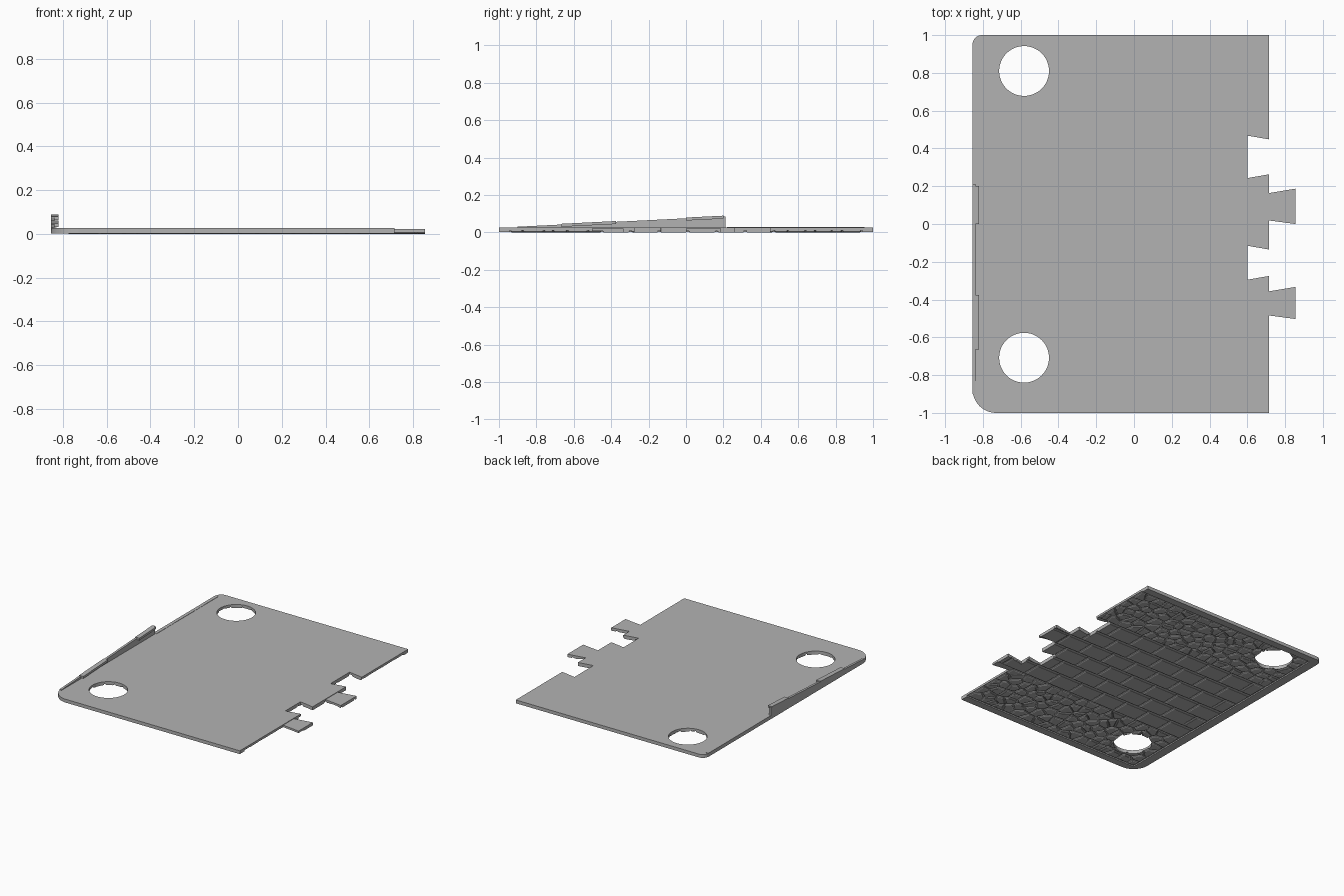
import bpy, bmesh, math, random
from mathutils import Vector

random.seed(4)
if "Cube" in bpy.data.objects:
    bpy.data.objects.remove(bpy.data.objects["Cube"], do_unlink=True)

grey = bpy.data.materials.new("stone grey")
grey.use_nodes = True
grey.diffuse_color = (0.45, 0.45, 0.45, 1)
grey.node_tree.nodes["Principled BSDF"].inputs["Base Color"].default_value = grey.diffuse_color

PLATE_Z = 0.01
TOP_Z = 0.026
LEFT, EDGE = -0.855, 0.715


def add_layers(bm, rings):
    """Closed solid lofted through (outline, z) rings."""
    loops = [[bm.verts.new((p[0], p[1], z)) for p in pts] for pts, z in rings]
    n = len(loops[0])
    for a, b in zip(loops, loops[1:]):
        for i in range(n):
            bm.faces.new((a[i], a[(i + 1) % n], b[(i + 1) % n], b[i]))
    bm.faces.new(loops[0][::-1])
    bm.faces.new(loops[-1])


def finish(name, bm, helper=False):
    bmesh.ops.recalc_face_normals(bm, faces=bm.faces[:])
    mesh = bpy.data.meshes.new(name)
    bm.to_mesh(mesh)
    bm.free()
    mesh.materials.append(grey)
    ob = bpy.data.objects.new(name, mesh)
    bpy.context.collection.objects.link(ob)
    if helper:
        ob.hide_render = True
        ob.display_type = 'WIRE'
        ob.hide_set(True)
    return ob


def prism(name, pts, z0, z1, helper=False):
    bm = bmesh.new()
    add_layers(bm, [(pts, z0), (pts, z1)])
    return finish(name, bm, helper)


def rect(x0, x1, y0, y1):
    return [(x0, y0), (x1, y0), (x1, y1), (x0, y1)]


def box(name, x0, x1, y0, y1, z0, z1, helper=False):
    return prism(name, rect(x0, x1, y0, y1), z0, z1, helper)


def boolean(ob, other, op='DIFFERENCE'):
    mod = ob.modifiers.new(other.name, 'BOOLEAN')
    mod.operation = op
    mod.solver = 'EXACT'
    mod.object = other


def arc(cx, cy, r, a0, a1, n):
    return [(cx + r * math.cos(math.radians(a0 + (a1 - a0) * i / n)),
             cy + r * math.sin(math.radians(a0 + (a1 - a0) * i / n))) for i in range(n + 1)]


# Outline: rounded left corners, two dovetail sockets on the right edge
back_corner = arc(LEFT + 0.05, 0.95, 0.05, 90, 180, 8)
front_corner = arc(LEFT + 0.125, -0.875, 0.125, 180, 270, 12)


def socket(y0, y1):
    return [(EDGE, y0 + 0.02), (0.6, y0), (0.6, y1), (EDGE, y1 - 0.02)]


def tab(y0, y1):
    return [(EDGE, y0 + 0.02), (0.855, y0), (0.855, y1), (EDGE, y1 - 0.025)]


tabs = [tab(-0.503, -0.333), tab(0.0, 0.187)]
sockets = [socket(-0.295, -0.115), socket(0.243, 0.468)]
corners = back_corner + front_corner + [(EDGE, -1)]
plate_pts = corners + sockets[0] + sockets[1] + [(EDGE, 1)]
full_pts = corners + tabs[0] + sockets[0] + tabs[1] + sockets[1] + [(EDGE, 1)]

hole_cutters = [prism("hole_cutter", arc(-0.582, y, 0.132, 0, 352.5, 47), -0.1, 0.1, True)
                for y in (0.81, -0.708)]

# Flat plate and joining tabs
plate = prism("plate", plate_pts, PLATE_Z, TOP_Z)
for pts in tabs:
    inner = [(x if x > EDGE else EDGE - 0.01, y) for x, y in pts]
    prism("joining_tab", inner, PLATE_Z - 0.003, TOP_Z - 0.004)

# Border underneath, along the left, front and back edges
border = prism("underside_border", plate_pts, 0.001, PLATE_Z + 0.002)
boolean(border, box("border_cutter", -0.79, 1, -0.945, 0.945, -0.1, 0.1, True))
for cutter in hole_cutters:
    boolean(plate, cutter)
    boolean(border, cutter)

# Raised lip and sloping side fin with two flanges
box("left_lip", LEFT, -0.83, 0.22, 0.955, TOP_Z - 0.006, TOP_Z + 0.002)


def slope(y):
    return 0.028 + 0.05 * (y + 0.95)


def sloped_bar(name, x0, x1, y0, y1, low, high):
    """Bar along y whose ends follow the fin slope; low None keeps a flat base."""
    bm = bmesh.new()
    rings = []
    for y in (y0, y1):
        z1 = slope(y) + high
        z0 = TOP_Z - 0.01 if low is None else slope(y) + low
        rings.append([bm.verts.new((x, y, z)) for x, z in ((x0, z0), (x1, z0), (x1, z1), (x0, z1))])
    for i in range(4):
        j = (i + 1) % 4
        bm.faces.new((rings[0][i], rings[0][j], rings[1][j], rings[1][i]))
    bm.faces.new(rings[0])
    bm.faces.new(rings[1])
    return finish(name, bm)


sloped_bar("side_fin", LEFT, -0.838, -0.9, 0.212, None, 0)
for y0, y1 in ((-0.665, -0.375), (0.0, 0.2)):
    sloped_bar("fin_flange", LEFT, -0.82, y0, y1, -0.012, 0.004)

# Paving underneath: chamfered stones trimmed to the outline


def add_stone(bm, pts, gap, chamfer):
    c = sum(pts, Vector((0, 0))) / len(pts)
    radius = sum((p - c).length for p in pts) / len(pts)

    def shrink(d):
        return [c + (p - c) * max(0.2, 1 - d / radius) for p in pts]
    add_layers(bm, [(shrink(gap + chamfer), 0.0), (shrink(gap), 0.004), (shrink(gap), PLATE_Z + 0.002)])


def clip(pts, mid, direction):
    """Keep the part of a convex polygon behind a line."""
    out = []
    for i, p in enumerate(pts):
        q = pts[(i + 1) % len(pts)]
        a, b = (p - mid).dot(direction), (q - mid).dot(direction)
        if a <= 0:
            out.append(p)
        if a * b < 0:
            out.append(p.lerp(q, a / (a - b)))
    return out


def cobbles(bm, x0, x1, y0, y1, size):
    nx, ny = round((x1 - x0) / size), round((y1 - y0) / size)
    sites = [Vector((x0 + (i + random.uniform(0.15, 0.85)) * (x1 - x0) / nx,
                     y0 + (j + random.uniform(0.15, 0.85)) * (y1 - y0) / ny))
             for i in range(nx) for j in range(ny)]
    for s in sites:
        cell = [Vector(p) for p in rect(x0, x1, y0, y1)]
        for t in sites:
            if t is not s and (t - s).length < size * 4:
                cell = clip(cell, (s + t) / 2, t - s)
        add_stone(bm, cell, 0.007, 0.009)


def bricks(bm, x0, x1, y0, y1, rows, length):
    h = (y1 - y0) / rows
    for r in range(rows):
        x = x0 - (r % 2) * length / 2
        while x < x1:
            a, b = max(x, x0), min(x + length, x1)
            g = 0.006
            y = y0 + r * h
            add_stone(bm, [Vector(p) for p in rect(a + g, b - g, y + g, y + h - g)], 0, 0.008)
            x += length


footprint = prism("footprint_cutter", full_pts, -0.1, 0.1, True)
bm = bmesh.new()
for y0, y1 in ((-0.94, -0.45), (0.47, 0.94)):
    cobbles(bm, -0.785, EDGE, y0, y1, 0.08)
cobble_ob = finish("underside_cobbles", bm)
bm = bmesh.new()
bricks(bm, -0.785, 0.87, -0.45, 0.47, 6, 0.2)
brick_ob = finish("underside_bricks", bm)
for ob in (cobble_ob, brick_ob):
    boolean(ob, footprint, 'INTERSECT')
for cutter in hole_cutters:
    boolean(cobble_ob, cutter)
